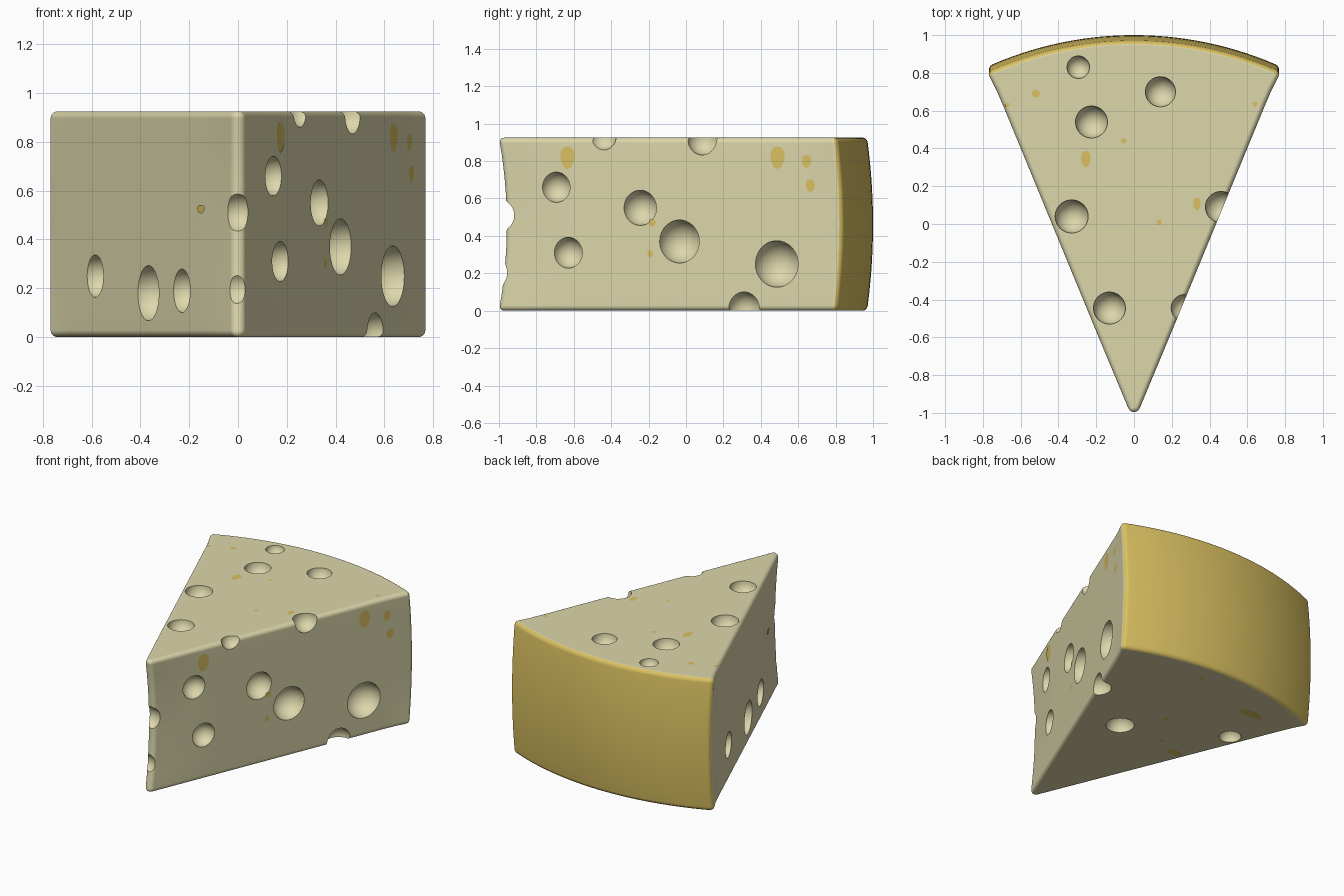
import bpy, bmesh, math
from mathutils import Vector, Matrix

if "Cube" in bpy.data.objects:
    bpy.data.objects.remove(bpy.data.objects["Cube"])

H, R, r, B = 0.925, 1.89, 0.033, 0.028      # height, rind radius, corner radius, edge rounding


def material(name, col):
    m = bpy.data.materials.new(name)
    m.diffuse_color = (*col, 1)
    m.use_nodes = True
    m.node_tree.nodes["Principled BSDF"].inputs["Base Color"].default_value = m.diffuse_color
    return m


CHEESE = material("pale cheese", (0.72, 0.68, 0.41))
RIND = material("golden rind", (0.70, 0.53, 0.12))


def finish(bm, name, mats):
    me = bpy.data.meshes.new(name)
    bm.to_mesh(me)
    bm.free()
    for m in mats:
        me.materials.append(m)
    ob = bpy.data.objects.new(name, me)
    bpy.context.collection.objects.link(ob)
    return ob


# wedge outline as (point, outward normal), right half then mirrored
tip = Vector((0, -1 + r))
cx = 0.735
hub = Vector((0, 1 - R))
corner = Vector((cx, hub.y + math.sqrt((R - r) ** 2 - cx ** 2)))
along = (corner - tip).normalized()
side_n = Vector((along.y, -along.x))
# true tangent to both equal circles
a_side = math.atan2(side_n.y, side_n.x)
a_back = math.atan2(corner.y - hub.y, cx)


def arc(c, rad, a0, a1, n):
    out = []
    for i in range(n + 1):
        a = a0 + (a1 - a0) * i / n
        d = Vector((math.cos(a), math.sin(a)))
        out.append((c + d * rad, d))
    return out


half = arc(tip, r, -math.pi / 2, a_side, 5)
half += [(tip.lerp(corner, i / 20) + side_n * r, side_n) for i in range(1, 20)]
half += arc(corner, r, a_side, a_back, 6)
half += arc(hub, R, a_back, math.pi / 2, 14)[1:]
flip = Vector((-1, 1))
outline = half + [(p * flip, n * flip) for p, n in half[-2:0:-1]]

# rings from bottom to top: rounded edge, tall wall, rounded edge
low = [(B * (1 - math.cos(i * math.pi / 10)), B * (1 - math.sin(i * math.pi / 10))) for i in range(6)]
levels = low + [(B + (H - 2 * B) * i / 14, 0) for i in range(1, 14)]
levels += [(H - z, d) for z, d in reversed(low)]

# cheese body with bulging rind and slightly hollow tip
bm = bmesh.new()
rings = []
for z, d in levels:
    t2 = ((z - H / 2) / (H / 2)) ** 2
    ring = []
    for p, n in outline:
        q = p - n * d
        depth = R - (q - hub).length
        y = q.y - 0.032 * t2 * max(0, 1 - depth / 0.15)
        y += 0.042 * (1 - t2) * min(1, max(0, (-0.6 - q.y) / 0.4))
        ring.append(bm.verts.new((q.x, y, z)))
    rings.append(ring)
N = len(outline)
for k in range(len(rings) - 1):
    for i in range(N):
        j = (i + 1) % N
        f = bm.faces.new((rings[k][i], rings[k][j], rings[k + 1][j], rings[k + 1][i]))
        if outline[i][1].y + outline[j][1].y > 0 and 0 < k < len(rings) - 2:
            f.material_index = 1
bm.faces.new(rings[0][::-1])
bm.faces.new(rings[-1])
bmesh.ops.recalc_face_normals(bm, faces=bm.faces)
body = finish(bm, "cheese_wedge", [CHEESE, RIND])


def side_x(y):
    """half width of the wedge at y"""
    p = tip + side_n * r
    return p.x + along.x * (y - p.y) / along.y


def side_y(x):
    p = tip + side_n * r
    return p.y + along.y * (abs(x) - p.x) / along.x


# holes as (x, y, z, radius)
holes = [(-.295, .83, H, .06), (.14, .70, H, .08), (-.225, .54, H, .085), (-.33, .04, H, .088),
         (-.13, -.445, H, .085), (.46, .09, .915, .083), (.268, -.445, .93, .072),
         (.15, .04, 0, .09), (-.477, .377, 0, .07),
         (-.003, -.985, .51, .08), (-.01, -1.02, .2, .075)]
holes += [(side_x(y), y, z, q) for y, z, q in
          [(-.695, .66, .081), (-.63, .31, .082), (-.245, .55, .094),
           (-.035, .37, .115), (.485, .25, .124), (.31, .012, .088)]]
holes += [(x, side_y(x), z, q) for x, z, q in
          [(-.585, .25, .087), (-.367, .18, .113), (-.23, .19, .089)]]
bm = bmesh.new()
for x, y, z, q in holes:
    bmesh.ops.create_uvsphere(bm, u_segments=32, v_segments=20, radius=q,
                              matrix=Matrix.Translation((x, y, z)) @ Matrix.Rotation(0.37, 4, (1, .6, .2)))
cutter = finish(bm, "hole_cutter", [CHEESE])
cutter.hide_render = True

mod = body.modifiers.new("holes", 'BOOLEAN')
mod.operation = 'DIFFERENCE'
mod.solver = 'EXACT'
mod.use_self = True
mod.object = cutter
bpy.context.view_layer.objects.active = body
body.select_set(True)
bpy.ops.object.modifier_apply(modifier=mod.name)
bpy.data.objects.remove(cutter)
bpy.ops.object.shade_smooth_by_angle(angle=math.radians(35))
body.modifiers.new("flat faces", 'WEIGHTED_NORMAL').keep_sharp = True

# golden stains: thin rounded patches lying on the faces
bm = bmesh.new()


def stain(c, u, v, a, b):
    c, u, v = Vector(c), Vector(u), Vector(v)
    c += u.cross(v) * 0.002
    pts = []
    for i in range(12):
        t = 2 * math.pi * i / 12
        w = 1 + 0.05 * math.sin(3 * t)
        pts.append(bm.verts.new(c + u * (a * w * math.cos(t)) + v * (b * w * math.sin(t))))
    bm.faces.new(pts)


for x, y, a, b in [(-.52, .69, .022, .02), (-.67, .63, .012, .014), (-.055, .44, .015, .013),
                   (-.255, .345, .026, .044), (.333, .108, .02, .034), (.64, .635, .014, .012),
                   (.133, .01, .014, .014)]:
    stain((x, y, H), (1, 0, 0), (0, 1, 0), a, b)
for x, y, a, b in [(-.395, .686, .09, .035), (-.34, 0, .055, .03), (.14, .83, .02, .018),
                   (-.017, .29, .018, .018), (-.178, .067, .018, .015)]:
    stain((x, y, 0), (1, 0, 0), (0, -1, 0), a, b)
u = (along.x, along.y, 0)
for y, z, a, b in [(-.633, .82, .042, .062), (.49, .82, .042, .06), (.645, .8, .027, .035),
                   (.665, .67, .027, .034), (-.18, .47, .02, .02), (-.19, .305, .017, .02)]:
    stain((side_x(y), y, z), u, (0, 0, 1), a, b)
stain((-.15, side_y(.15), .525), (along.x, -along.y, 0), (0, 0, 1), .04, .018)
finish(bm, "golden_stains", [RIND])
